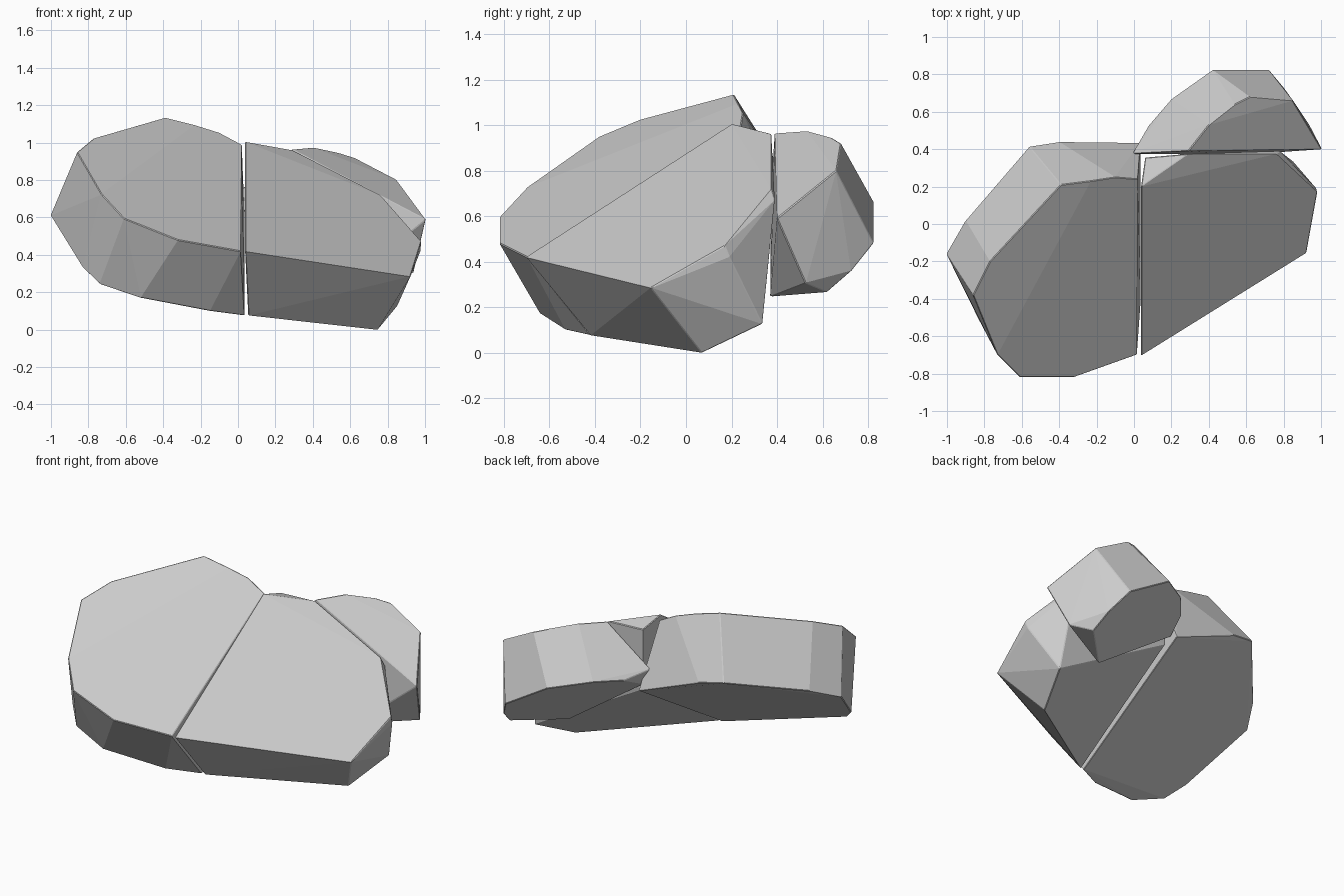
import bpy, bmesh
from math import radians


def stone(name, top, bottom):
    """Tilted faceted slab: convex hull between a top outline and a bottom outline."""
    bm = bmesh.new()
    for p in top + bottom:
        bm.verts.new(p)
    res = bmesh.ops.convex_hull(bm, input=bm.verts[:])
    junk = {g for g in res["geom_interior"] + res["geom_unused"]
            if isinstance(g, bmesh.types.BMVert)}
    bmesh.ops.delete(bm, geom=list(junk), context='VERTS')
    # merge nearly coplanar hull triangles into clean facets
    bmesh.ops.dissolve_limit(bm, angle_limit=radians(4),
                             verts=bm.verts[:], edges=bm.edges[:])
    bmesh.ops.recalc_face_normals(bm, faces=bm.faces[:])
    mesh = bpy.data.meshes.new(name)
    bm.to_mesh(mesh)
    bm.free()
    obj = bpy.data.objects.new(name, mesh)
    bpy.context.collection.objects.link(obj)
    # worn edges
    bev = obj.modifiers.new("worn_edges", 'BEVEL')
    bev.width = 0.004
    bev.segments = 1
    bev.limit_method = 'ANGLE'
    bev.angle_limit = radians(35)
    return obj


# Left slab
stone("left_stone",
      top=[(-0.39, 0.21, 1.135), (-0.77, -0.20, 1.025), (-0.86, -0.38, 0.95),
           (-0.73, -0.70, 0.725), (-0.61, -0.82, 0.595), (-0.32, -0.82, 0.48),
           (0.015, -0.70, 0.42), (0.02, 0.24, 0.99), (-0.10, 0.25, 1.055),
           (-0.23, 0.23, 1.095)],
      bottom=[(-1.003, -0.16, 0.61), (-0.90, 0.02, 0.69), (-0.56, 0.415, 0.80),
              (-0.40, 0.44, 0.77), (0.035, 0.435, 0.60), (0.035, -0.42, 0.075),
              (-0.15, -0.53, 0.10), (-0.52, -0.64, 0.17), (-0.74, -0.60, 0.245),
              (-0.83, -0.51, 0.33)])

# Right slab
stone("right_stone",
      top=[(0.038, -0.705, 0.42), (0.038, 0.20, 1.005), (0.06, 0.355, 0.96),
           (0.29, 0.375, 0.96), (0.76, 0.375, 0.72), (0.78, 0.39, 0.67),
           (0.98, 0.17, 0.47), (0.922, -0.155, 0.285)],
      bottom=[(0.055, -0.42, 0.075), (0.745, 0.07, -0.002), (0.85, 0.335, 0.125),
              (0.06, 0.355, 0.57), (0.975, 0.19, 0.42)])

# Small back slab
stone("back_stone",
      top=[(0.29, 0.39, 0.965), (0.40, 0.53, 0.975), (0.54, 0.64, 0.945),
           (0.62, 0.68, 0.92), (0.85, 0.66, 0.80), (1.005, 0.40, 0.59)],
      bottom=[(-0.01, 0.375, 0.73), (0.04, 0.38, 0.62), (0.08, 0.53, 0.69),
              (0.20, 0.67, 0.70), (0.42, 0.825, 0.66), (0.72, 0.825, 0.48),
              (0.80, 0.73, 0.36), (0.83, 0.62, 0.265), (0.94, 0.525, 0.305),
              (0.58, 0.37, 0.245)])
